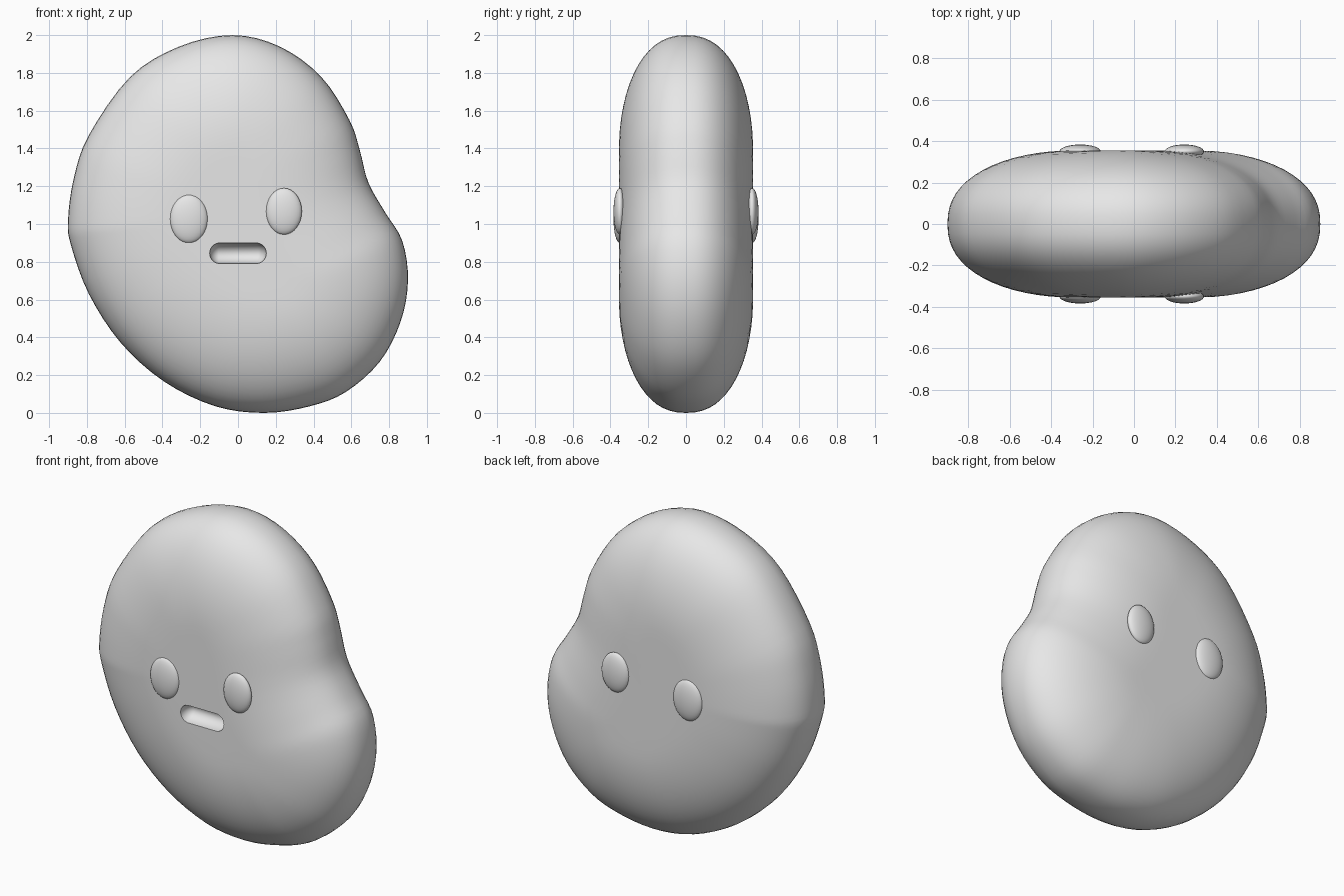
import bpy, bmesh, math
from mathutils import Vector, Matrix
from mathutils.geometry import intersect_point_line

if "Cube" in bpy.data.objects:
    bpy.data.objects.remove(bpy.data.objects["Cube"])

mat = bpy.data.materials.new("light_grey")
mat.use_nodes = True
GREY = (0.8, 0.8, 0.8, 1)
mat.diffuse_color = GREY
mat.node_tree.nodes["Principled BSDF"].inputs["Base Color"].default_value = GREY

HALF = 0.355      # half thickness of the body
ROUND = 0.6       # how far the rounding reaches in from the outline


def finish(bm, name):
    bmesh.ops.recalc_face_normals(bm, faces=bm.faces)
    mesh = bpy.data.meshes.new(name)
    bm.to_mesh(mesh)
    bm.free()
    mesh.materials.append(mat)
    obj = bpy.data.objects.new(name, mesh)
    bpy.context.collection.objects.link(obj)
    return obj


def smooth(obj):
    bpy.ops.object.select_all(action='DESELECT')
    obj.select_set(True)
    bpy.context.view_layer.objects.active = obj
    bpy.ops.object.shade_smooth_by_angle(angle=math.radians(40))


# Bean outline (x, z), clockwise from the top
POINTS = [(-.03, 2), (.22, 1.94), (.44, 1.78), (.59, 1.55), (.645, 1.39), (.69, 1.22),
          (.78, 1.06), (.87, .91), (.9, .7), (.86, .48), (.75, .27), (.57, .11),
          (.38, .035), (.14, 0), (-.12, .035), (-.39, .165), (-.62, .37), (-.79, .63),
          (-.885, .89), (-.9, 1.02), (-.87, 1.24), (-.79, 1.47), (-.57, 1.78), (-.31, 1.94)]


def closed_spline(points, steps):
    pts = [Vector(p) for p in points]
    n, out = len(pts), []
    for i in range(n):
        a, b, c, d = (pts[(i + k) % n] for k in (-1, 0, 1, 2))
        for s in range(steps):
            t = s / steps
            out.append(0.5 * (2 * b + (c - a) * t + (2 * a - 5 * b + 4 * c - d) * t ** 2
                              + (3 * b - a - 3 * c + d) * t ** 3))
    return out


outline = closed_spline(POINTS, 4)
centre = Vector((0, 0.93))


def depth(p):
    """Half thickness at p, from its distance to the outline."""
    best = ROUND
    for a, b in zip(outline, outline[1:] + outline[:1]):
        q, t = intersect_point_line(p, a, b)
        q = a.lerp(b, min(1, max(0, t)))
        best = min(best, (p - q.to_2d()).length)
    return HALF * (1 - (1 - best / ROUND) ** 2) ** 0.431


# Body: shrinking rings pushed out to the front and the back
RINGS = 20
bm = bmesh.new()
rim = [bm.verts.new((p.x, 0, p.y)) for p in outline]
sides = {-1: rim, 1: rim}
for r in range(1, RINGS):
    scale = math.cos(math.pi / 2 * r / RINGS)
    ring = [centre + (p - centre) * scale for p in outline]
    depths = [depth(p) for p in ring]
    for side in (-1, 1):
        new = [bm.verts.new((p.x, side * y, p.y)) for p, y in zip(ring, depths)]
        old = sides[side]
        for i in range(len(new)):
            bm.faces.new((old[i - 1], old[i], new[i], new[i - 1]))
        sides[side] = new
for loop in sides.values():
    bm.faces.new(loop)
body = finish(bm, "body")

# Mouth: a stretched rounded capsule cut into the front
bm = bmesh.new()
bmesh.ops.create_uvsphere(bm, u_segments=24, v_segments=13, radius=0.055,
                          matrix=Matrix.Rotation(math.pi / 2, 4, 'Y'))
for v in bm.verts:
    v.co.x += math.copysign(0.095, v.co.x)
    v.co.y = v.co.y * 1.4 - HALF
    v.co.z += 0.845
cutter = finish(bm, "mouth_cutter")
cutter.hide_render = True
smooth(cutter)
cut = body.modifiers.new("mouth", 'BOOLEAN')
cut.object, cut.operation, cut.solver = cutter, 'DIFFERENCE', 'EXACT'
bpy.context.view_layer.objects.active = body
bpy.ops.object.modifier_apply(modifier="mouth")
bpy.data.objects.remove(cutter)
smooth(body)

# Eyes: shallow domes on the front and on the back
for name, x, z, rx, rz in (("right", -.26, 1.027, .1, .128), ("left", .243, 1.067, .095, .123)):
    for side, place in ((-1, "front"), (1, "back")):
        bm = bmesh.new()
        bmesh.ops.create_uvsphere(bm, u_segments=32, v_segments=16, radius=1)
        bm.transform(Matrix.Translation((x, side * 0.35, z)) @ Matrix.Diagonal((rx, 0.034, rz, 1)))
        smooth(finish(bm, f"{place}_{name}_eye"))
